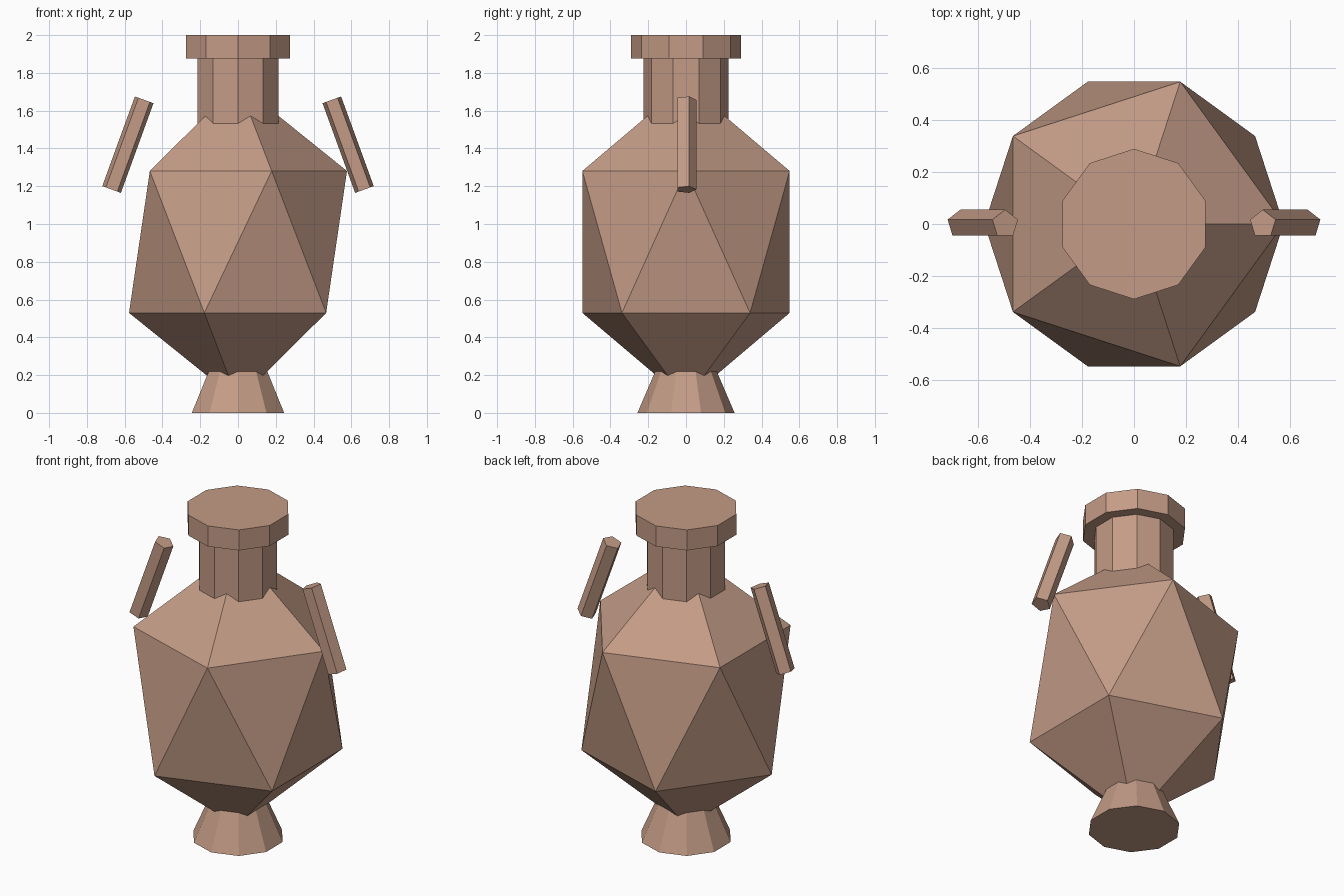
import bpy
from math import radians

if "Cube" in bpy.data.objects:
    bpy.data.objects.remove(bpy.data.objects["Cube"])

clay = bpy.data.materials.new("clay")
clay.diffuse_color = (0.55, 0.33, 0.24, 1)
clay.use_nodes = True
clay.node_tree.nodes["Principled BSDF"].inputs["Base Color"].default_value = clay.diffuse_color


def finish(name):
    ob = bpy.context.object
    ob.name = name
    ob.data.materials.append(clay)
    return ob


def frustum(name, sides, r_bottom, r_top, z0, z1):
    bpy.ops.mesh.primitive_cone_add(vertices=sides, radius1=r_bottom, radius2=r_top,
                                    depth=z1 - z0, location=(0, 0, (z0 + z1) / 2))
    return finish(name)


# Faceted belly
bpy.ops.mesh.primitive_ico_sphere_add(subdivisions=1, radius=1, location=(0, 0, 0.905))
body = finish("body")
body.scale = (0.645, 0.645, 0.84)

# Foot, neck and lip
frustum("foot", 10, 0.257, 0.15, 0.0, 0.25)
frustum("neck", 10, 0.225, 0.225, 1.48, 1.88)
frustum("lip", 10, 0.29, 0.29, 1.875, 2.0)

# Slanted handles, leaning in towards the neck
for side, name in ((-1, "left_handle"), (1, "right_handle")):
    bpy.ops.mesh.primitive_cylinder_add(vertices=5, radius=0.055, depth=0.505,
                                        location=(side * 0.583, 0, 1.42),
                                        rotation=(0, radians(-20 * side), 0))
    finish(name)
